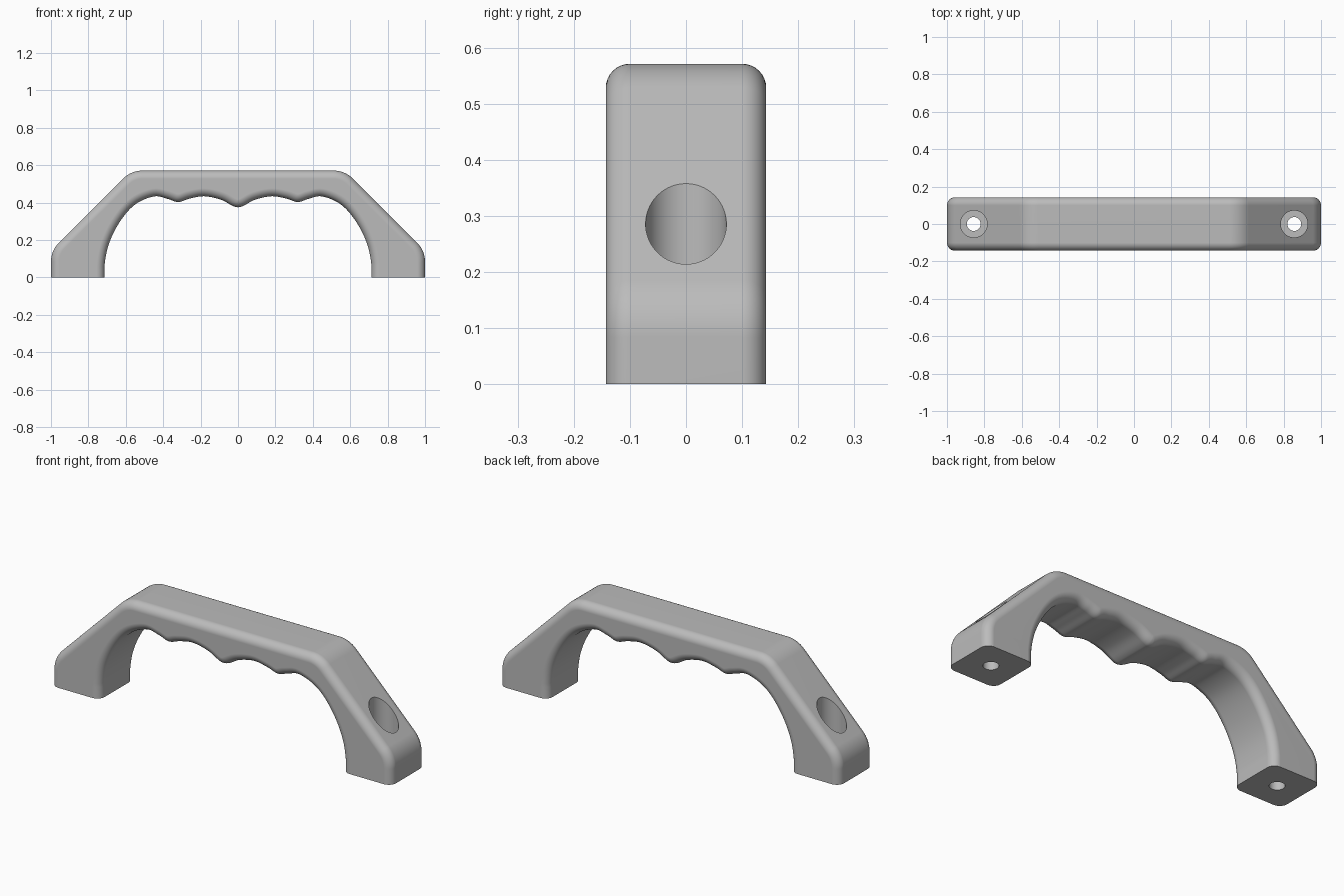
import bpy
import bmesh
from math import sin, cos, pi, tan
from mathutils import Vector

cube = bpy.data.objects.get("Cube")
if cube:
    bpy.data.objects.remove(cube)

HALF_DEPTH = 0.143
HEIGHT = 0.571
EDGE_RADIUS = 0.043
CORNER_RADIUS = 0.143

grey = bpy.data.materials.new("plain grey")
grey.use_nodes = True
grey.diffuse_color = (0.5, 0.5, 0.5, 1)
grey.node_tree.nodes["Principled BSDF"].inputs["Base Color"].default_value = (0.5, 0.5, 0.5, 1)


def spline(points, steps=6):
    """Smooth curve through the points (the first and last only guide it)."""
    out = []
    for a, b, c, d in zip(points, points[1:], points[2:], points[3:]):
        for i in range(steps):
            t = i / steps
            out.append(0.5 * (2 * b + (c - a) * t + (2 * a - 5 * b + 4 * c - d) * t**2
                              + (3 * b - a - 3 * c + d) * t**3))
    return out + [points[-2]]


def arc(centre, radius, start, end, steps=8):
    return [centre + radius * Vector((cos(start + (end - start) * i / steps),
                                      sin(start + (end - start) * i / steps)))
            for i in range(steps + 1)]


# Finger grips and inside of the leg, from the middle to the right foot
grip = [Vector(p) for p in (
    (-0.03, 0.383), (0, 0.375), (0.03, 0.383), (0.09, 0.415), (0.18, 0.434),
    (0.26, 0.421), (0.32, 0.403), (0.38, 0.421), (0.45, 0.433), (0.55, 0.39),
    (0.63, 0.3), (0.69, 0.18), (0.714, 0.06), (0.714, -0.06))]
half = spline(grip) + [Vector((0.714, 0)), Vector((1, 0))]

# Outside of the leg: upright, sloped and level runs with rounded corners
back = CORNER_RADIUS * tan(pi / 8)
half += arc(Vector((1 - CORNER_RADIUS, 0.143 - back)), CORNER_RADIUS, 0, pi / 4)
half += arc(Vector((HEIGHT - back, HEIGHT - CORNER_RADIUS)), CORNER_RADIUS, pi / 4, pi / 2)
profile = half + [Vector((-p.x, p.y)) for p in reversed(half[1:])]

# Inward direction at each profile point; the feet stay level
inward = []
for i, p in enumerate(profile):
    total = Vector((0, 0))
    for a, b in ((profile[i - 1], p), (p, profile[(i + 1) % len(profile)])):
        if abs(a.y) + abs(b.y) > 0.001:
            d = (b - a).normalized()
            total += Vector((-d.y, d.x))
    inward.append(total.normalized())

# Handle body: rings of the profile with rounded front and back edges
rounding = [i * pi / 2 / 8 for i in range(9)]
section = [(EDGE_RADIUS * (1 - cos(a)), -HALF_DEPTH + EDGE_RADIUS * (1 - sin(a)))
           for a in reversed(rounding)]
section += [(inset, -y) for inset, y in reversed(section)]
bm = bmesh.new()
rings = [[bm.verts.new((p.x + n.x * inset, y, p.y + n.y * inset))
          for p, n in zip(profile, inward)] for inset, y in section]
for low, high in zip(rings, rings[1:]):
    for i in range(len(low)):
        bm.faces.new((low[i - 1], low[i], high[i], high[i - 1]))
bm.faces.new(rings[0])
bm.faces.new(list(reversed(rings[-1])))
bmesh.ops.recalc_face_normals(bm, faces=bm.faces)
mesh = bpy.data.meshes.new("handle")
bm.to_mesh(mesh)
bm.free()
mesh.materials.append(grey)
handle = bpy.data.objects.new("handle", mesh)
bpy.context.collection.objects.link(handle)
bpy.context.view_layer.objects.active = handle


def drill(x, radius, bottom, top):
    """Cut an upright round hole through the handle."""
    bpy.ops.mesh.primitive_cylinder_add(vertices=64, radius=radius, depth=top - bottom,
                                        location=(x, 0, (top + bottom) / 2))
    cutter = bpy.context.object
    cutter.hide_render = True
    cutter.data.materials.append(grey)
    bpy.context.view_layer.objects.active = handle
    cut = handle.modifiers.new("hole", "BOOLEAN")
    cut.operation = "DIFFERENCE"
    cut.solver = "EXACT"
    cut.object = cutter
    bpy.ops.object.modifier_apply(modifier=cut.name)
    bpy.data.objects.remove(cutter)


# Screw holes with wide wells for the screw heads
for side in (-1, 1):
    drill(side * 0.857, 0.072, 0.071, 0.7)
    drill(side * 0.857, 0.037, -0.1, 0.2)

bpy.ops.object.select_all(action="DESELECT")
handle.select_set(True)
bpy.context.view_layer.objects.active = handle
bpy.ops.object.shade_smooth_by_angle(angle=pi / 6)
weighted = handle.modifiers.new("flat face shading", "WEIGHTED_NORMAL")
weighted.keep_sharp = True
